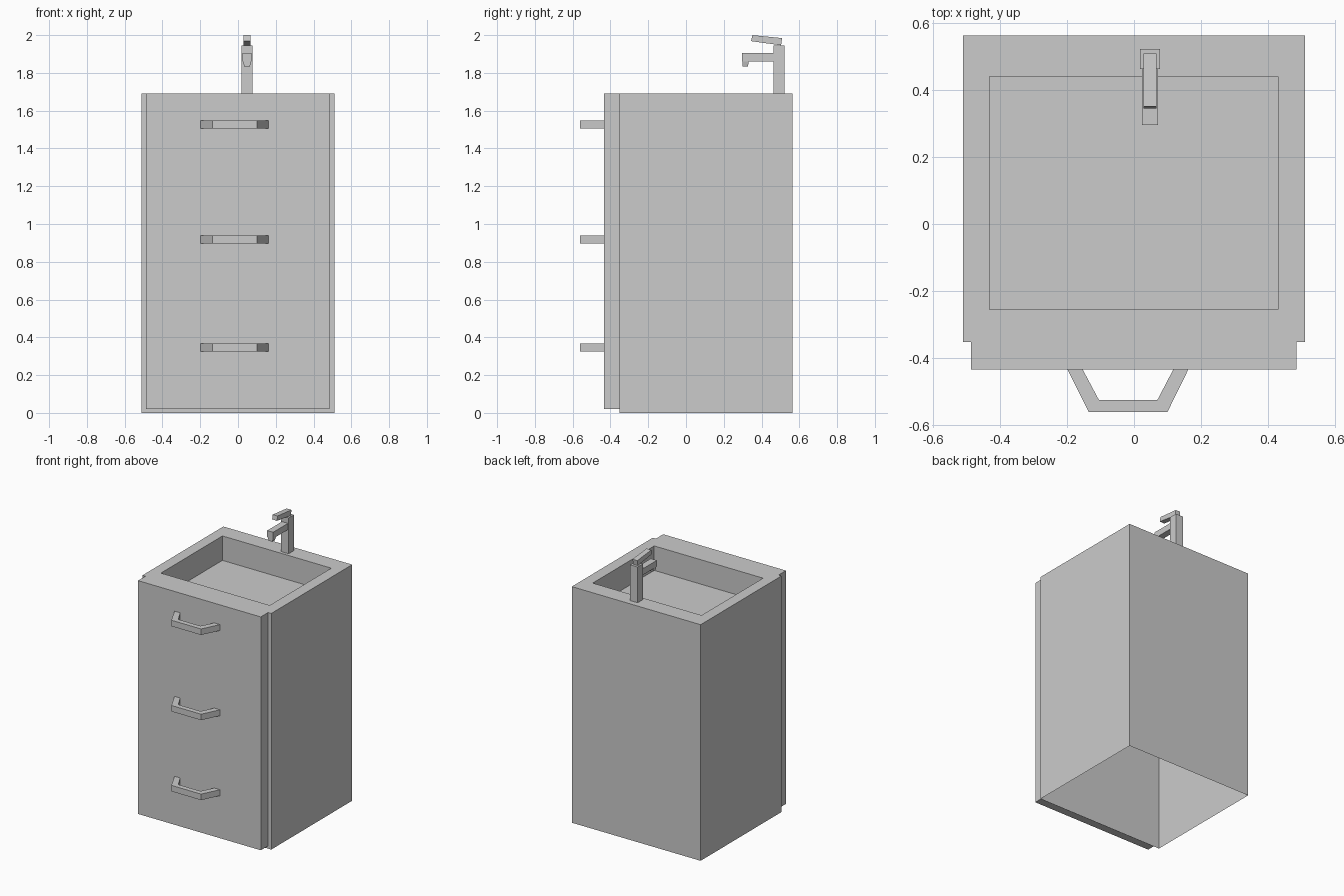
import bpy
import bmesh

default = bpy.data.objects.get("Cube")
if default:
    bpy.data.objects.remove(default, do_unlink=True)

GREY = (0.6, 0.6, 0.6, 1.0)
grey = bpy.data.materials.new("plain_grey")
grey.use_nodes = True
grey.diffuse_color = GREY
grey.node_tree.nodes["Principled BSDF"].inputs["Base Color"].default_value = GREY


def finish(name, bm, fix_normals=True):
    if fix_normals:
        bmesh.ops.recalc_face_normals(bm, faces=bm.faces)
    mesh = bpy.data.meshes.new(name)
    bm.to_mesh(mesh)
    bm.free()
    mesh.materials.append(grey)
    obj = bpy.data.objects.new(name, mesh)
    bpy.context.collection.objects.link(obj)
    return obj


def rect(x0, x1, y0, y1, z):
    return [(x0, y0, z), (x1, y0, z), (x1, y1, z), (x0, y1, z)]


def loft(name, rings, cap_start=True):
    """Join equal point rings with quads; the last ring is always capped."""
    bm = bmesh.new()
    loops = [[bm.verts.new(p) for p in ring] for ring in rings]
    for a, b in zip(loops, loops[1:]):
        for i in range(len(a)):
            j = (i + 1) % len(a)
            bm.faces.new((a[i], a[j], b[j], b[i]))
    bm.faces.new(loops[-1])
    if cap_start:
        bm.faces.new(loops[0][::-1])
    return finish(name, bm, fix_normals=cap_start)


def box(name, x0, x1, y0, y1, z0, z1):
    return loft(name, [rect(x0, x1, y0, y1, z0), rect(x0, x1, y0, y1, z1)])


TOP = 1.69
FRONT = -0.435

# Cabinet shell, open underneath, with the basin sunk into its top
outer = (-0.51, 0.51, -0.352, 0.563)
basin = (-0.432, 0.43, -0.255, 0.441)
loft("cabinet_with_basin", [
    rect(*outer, 0), rect(*outer, TOP),
    rect(*basin, TOP), rect(*basin, TOP - 0.175),
], cap_start=False)

# Front panel
box("front_panel", -0.487, 0.485, FRONT, outer[2], 0.02, TOP)

# Bent bar handles
handle_outline = [
    (-0.198, FRONT), (-0.135, -0.561), (0.1, -0.561), (0.162, FRONT),
    (0.117, FRONT), (0.07, -0.525), (-0.105, -0.525), (-0.153, FRONT),
]
for label, z in (("lower", 0.324), ("middle", 0.896), ("upper", 1.506)):
    loft(label + "_handle", [[(x, y, z + h) for x, y in handle_outline]
                             for h in (0, 0.043)])

# Tap: column, spout, tapered nozzle and tilted lever
box("tap_column", 0.018, 0.077, 0.463, 0.522, TOP, 1.946)
box("tap_spout", 0.024, 0.071, 0.296, 0.463, 1.861, 1.906)
loft("tap_nozzle", [rect(0.033, 0.063, 0.298, 0.328, 1.835),
                    rect(0.026, 0.069, 0.298, 0.332, 1.861)])
lever_side = [(0.345, 1.968), (0.503, 1.946), (0.509, 1.984), (0.351, 2.0)]
loft("tap_lever", [[(x, y, z) for y, z in lever_side] for x in (0.029, 0.067)])
